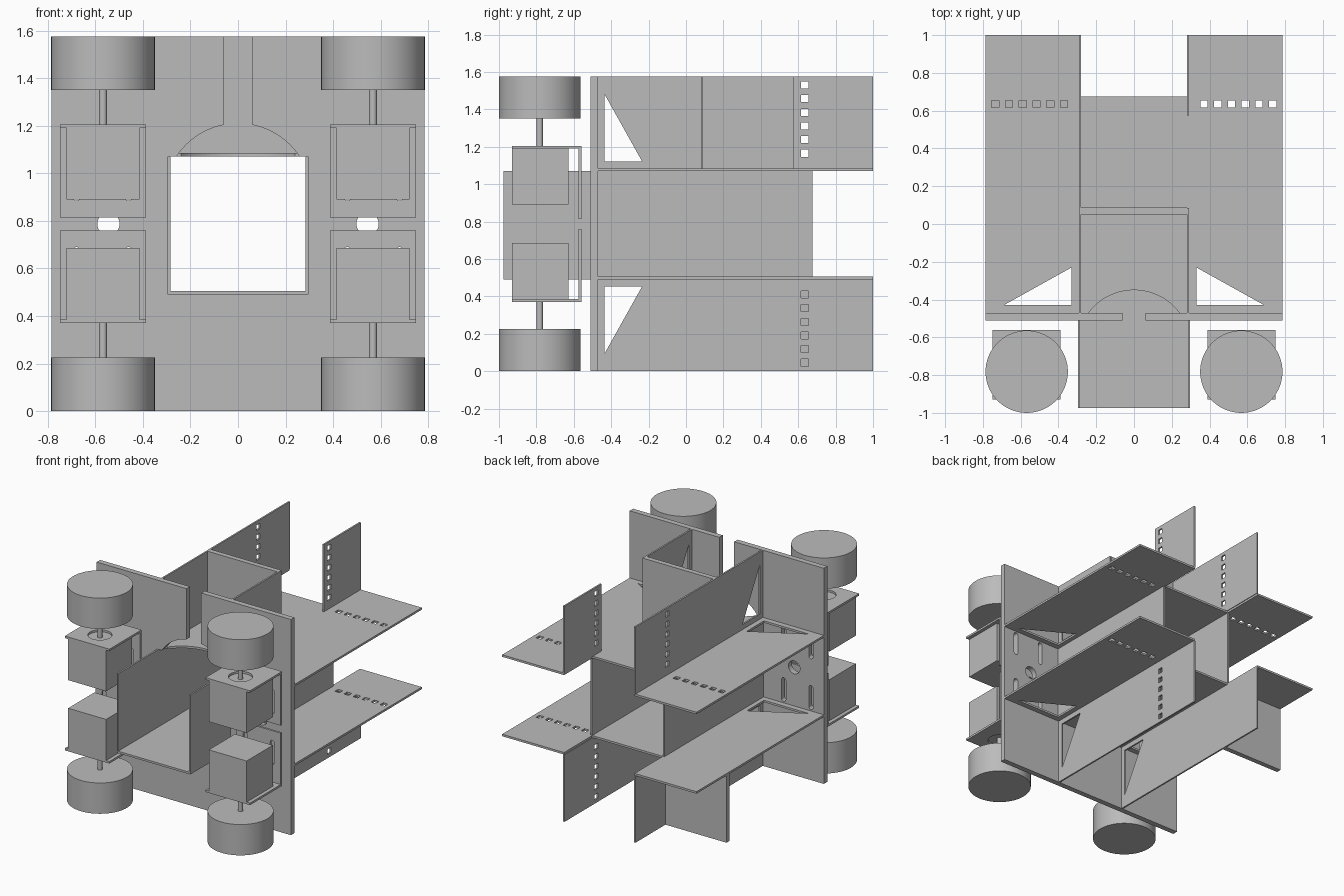
import bpy
import bmesh
from math import pi, cos, sin, asin
from mathutils import Matrix

if "Cube" in bpy.data.objects:
    bpy.data.objects.remove(bpy.data.objects["Cube"])

grey = bpy.data.materials.new("plain grey")
grey.use_nodes = True
colour = (0.5, 0.5, 0.5, 1)
grey.diffuse_color = colour
grey.node_tree.nodes["Principled BSDF"].inputs["Base Color"].default_value = colour

H, W = 1.575, 0.785          # overall height and half width
FRONT, BACK = -0.47, 1.0     # span of the long panels
LOW, HIGH = 0.49, 1.07       # undersides of the two decks
T = 0.015                    # thin sheet
THICK = 0.037                # thick sheet
AXES = {"x": (1, 2, 0), "y": (0, 2, 1), "z": (0, 1, 2)}


def add(name, mesh):
    mesh.materials.clear()
    mesh.materials.append(grey)
    obj = bpy.data.objects.new(name, mesh)
    bpy.context.collection.objects.link(obj)
    return obj


def sheet(name, axis, start, thickness, outline, holes=()):
    """Flat panel with holes, extruded along one axis."""
    curve = bpy.data.curves.new(name, "CURVE")
    curve.dimensions = "2D"
    curve.fill_mode = "BOTH"
    curve.extrude = thickness / 2
    for loop in [outline, *holes]:
        spline = curve.splines.new("POLY")
        spline.points.add(len(loop) - 1)
        for point, (u, v) in zip(spline.points, loop):
            point.co = (u, v, 0, 1)
        spline.use_cyclic_u = True
    helper = bpy.data.objects.new(name + " outline", curve)
    mesh = bpy.data.meshes.new_from_object(helper)
    bpy.data.objects.remove(helper)
    bpy.data.curves.remove(curve)
    m = Matrix.Diagonal((0, 0, 0, 1))
    for column, row in enumerate(AXES[axis]):
        m[row][column] = 1
    m[AXES[axis][2]][3] = start + thickness / 2
    bm = bmesh.new()
    bm.from_mesh(mesh)
    bm.transform(m)
    bmesh.ops.remove_doubles(bm, verts=bm.verts, dist=0.0002)
    bmesh.ops.recalc_face_normals(bm, faces=bm.faces)
    bm.to_mesh(mesh)
    bm.free()
    for poly in mesh.polygons:
        poly.use_smooth = False
    return add(name, mesh)


def rect(u0, u1, v0, v1):
    return [(u0, v0), (u1, v0), (u1, v1), (u0, v1)]


def arc(u, v, r, a0, a1, n=24):
    return [(u + r * cos(a0 + (a1 - a0) * i / n), v + r * sin(a0 + (a1 - a0) * i / n))
            for i in range(n + 1)]


def circle(u, v, r, n=32):
    return arc(u, v, r, 0, 2 * pi * (n - 1) / n, n - 1)


def slot(u, v0, v1, r=0.017):
    return arc(u, v1 - r, r, 0, pi, 8) + arc(u, v0 + r, r, pi, 2 * pi, 8)


def cylinder(name, x, y, z0, z1, r, n):
    bm = bmesh.new()
    bmesh.ops.create_cone(bm, cap_ends=True, segments=n, radius1=r, radius2=r, depth=z1 - z0,
                          matrix=Matrix.Translation((x, y, (z0 + z1) / 2)))
    for face in bm.faces:
        face.smooth = len(face.verts) == 4
    for edge in bm.edges:
        edge.smooth = all(f.smooth for f in edge.link_faces)
    mesh = bpy.data.meshes.new(name)
    bm.to_mesh(mesh)
    bm.free()
    return add(name, mesh)


def flip(z, upper):
    return z if upper else H - z


# Front bulkhead with its top slot, dome and square opening
dome_start = asin((HIGH - 0.9) / 0.31)
dome_end = pi / 2 - asin(0.06 / 0.31)
half = [(0.06, H)] + arc(0, 0.9, 0.31, dome_end, dome_start) + [(0.285, HIGH), (0.285, LOW + T)]
outline = [(-W, 0), (W, 0), (W, H)] + half + [(-x, z) for x, z in reversed(half)] + [(-W, H)]
holes = []
for s in (-1, 1):
    holes.append(circle(s * 0.545, H / 2, 0.047))
    for x in (0.46, 0.68):
        holes += [slot(s * x, 0.885, 1.06), slot(s * x, H - 1.06, H - 0.885)]
sheet("front_bulkhead", "y", -0.51, 0.04, outline, holes)


# Decks, with triangular lightening holes and rows of square holes
def deck_holes(left_only):
    found = []
    for s in (-1, 1):
        found.append([(s * 0.33, -0.43), (s * 0.33, -0.23), (s * 0.69, -0.43)])
        if s > 0 or not left_only:
            for i in range(6):
                x = s * (0.37 + 0.073 * i)
                found.append(rect(x - 0.019, x + 0.019, 0.616, 0.654))
    return found


rear = [(W, FRONT), (W, BACK), (0.285, BACK), (0.285, 0.675),
        (-0.285, 0.675), (-0.285, BACK), (-W, BACK), (-W, FRONT)]
bite = asin((FRONT + 0.65) / 0.3)
sheet("upper_deck", "z", HIGH, T, rear + arc(0, -0.65, 0.3, pi - bite, bite), deck_holes(False))
tongue = [(-0.297, FRONT), (-0.297, -0.975), (0.297, -0.975), (0.297, FRONT)]
sheet("lower_deck", "z", LOW, T, rear + tongue, deck_holes(True))

# Side walls of the central duct
for side, x in (("right", -0.297), ("left", 0.285)):
    sheet(side + "_duct_wall", "x", x, 0.012, rect(-0.975, 0.675, LOW + T, HIGH))


# Upright fins above and below the decks
def fin(name, x, upper, y0, y1, triangle, squares):
    z0, z1 = sorted((flip(HIGH + T, upper), flip(H, upper)))
    cut = []
    if triangle:
        cut.append([(y, flip(z, upper)) for y, z in ((-0.435, 1.48), (-0.435, 1.122), (-0.235, 1.122))])
    if squares:
        for i in range(6):
            z = flip(1.165 + 0.073 * i, upper)
            cut.append(rect(0.616, 0.654, z - 0.019, z + 0.019))
    sheet(name, "x", x, 0.012, rect(y0, y1, z0, z1), cut)


RIGHT, LEFT = -0.292, 0.28
fin("upper_right_fin", RIGHT, True, FRONT, BACK, True, True)
fin("upper_left_front_fin", LEFT, True, FRONT, 0.085, True, False)
fin("upper_left_rear_fin", LEFT, True, 0.575, BACK, False, True)
fin("lower_left_fin", LEFT, False, FRONT, BACK, True, True)
fin("lower_right_fin", RIGHT, False, FRONT, BACK, True, False)

# Cross panels
sheet("upper_cross_panel", "y", 0.05, THICK, rect(-0.28, 0.28, HIGH + T, H))
sheet("lower_rear_cross_panel", "y", 0.617, THICK, rect(-W, RIGHT, 0, LOW))

# Four motor units: bracket, motor block, shaft and wheel
AXLE_Y = -0.782
for side, s in (("right", -1), ("left", 1)):
    for level, upper in (("upper", True), ("lower", False)):
        tag = level + "_" + side
        x = s * 0.568

        def span(a, b):
            return sorted((flip(a, upper), flip(b, upper)))

        z0, z1 = span(0.815, 1.19)
        s0, s1 = span(0.885, 1.06)
        sheet(tag + "_bracket_back", "y", -0.575, T, rect(x - 0.18, x + 0.18, z0, z1),
              [slot(s * 0.46, s0, s1), slot(s * 0.68, s0, s1)])
        z0, z1 = span(1.19, 1.205)
        sheet(tag + "_bracket_shelf", "z", z0, T, rect(x - 0.18, x + 0.18, -0.93, -0.56),
              [circle(x, AXLE_Y, 0.08)])
        z0, z1 = span(0.89, 1.19)
        sheet(tag + "_motor_block", "z", z0, z1 - z0, rect(x - 0.153, x + 0.153, -0.93, -0.628))
        cylinder(tag + "_shaft", x, AXLE_Y, *span(1.18, 1.36), 0.017, 24)
        cylinder(tag + "_wheel", x, AXLE_Y, *span(1.35, H), 0.218, 64)
